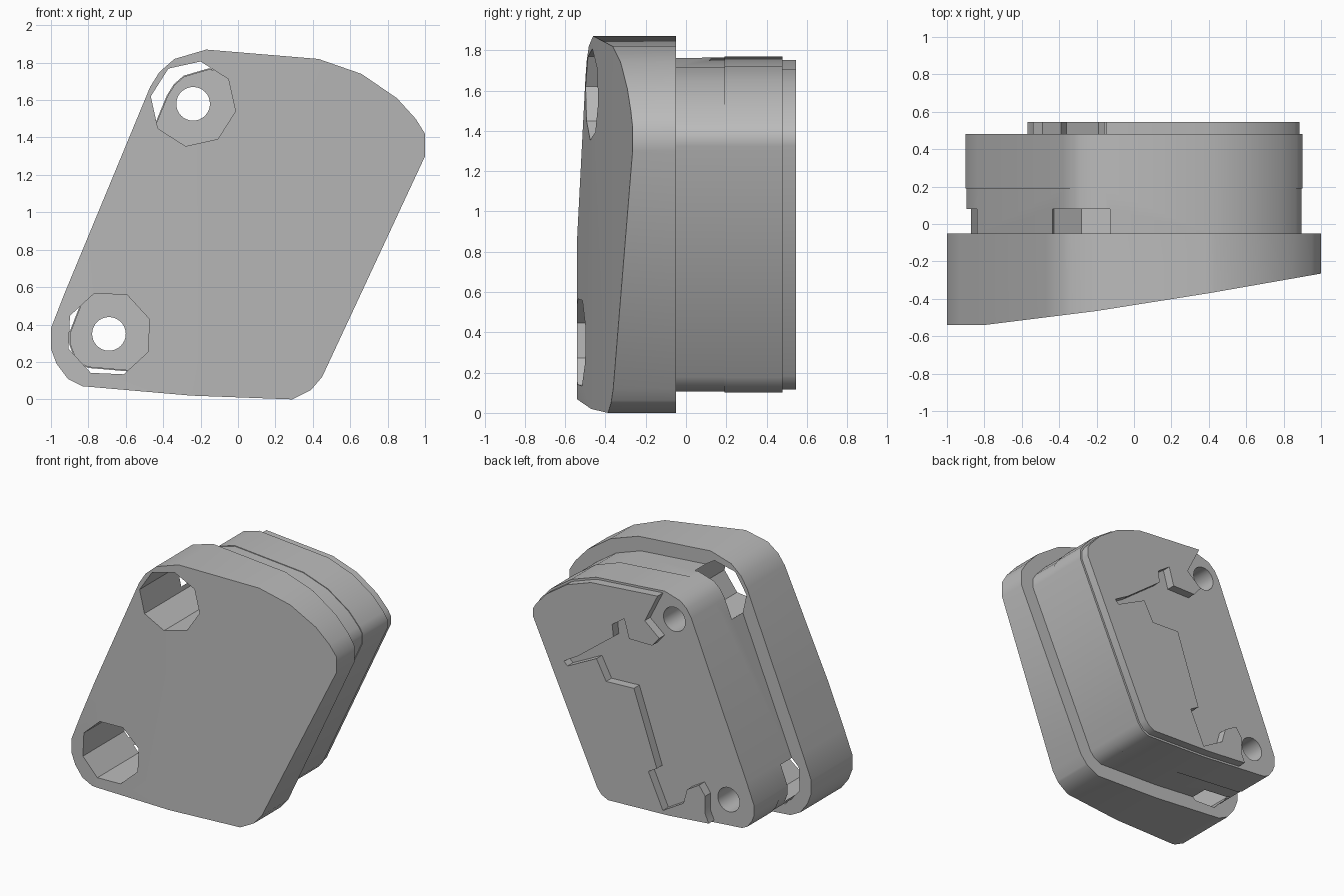
import bpy, bmesh, math
from mathutils import Vector

if "Cube" in bpy.data.objects:
    bpy.data.objects.remove(bpy.data.objects["Cube"])

grey = bpy.data.materials.new("plain grey")
grey.use_nodes = True
grey.diffuse_color = (0.5, 0.5, 0.5, 1)
grey.node_tree.nodes["Principled BSDF"].inputs["Base Color"].default_value = (0.5, 0.5, 0.5, 1)

# Rounded, slanted outline seen from the front (x, z), clockwise
OUTLINE = [(-.17, 1.87), (.43, 1.82), (.66, 1.74), (.85, 1.61), (.95, 1.5), (1, 1.42),
           (1, 1.3), (.45, .12), (.39, .05), (.29, 0), (-.25, .02), (-.83, .07),
           (-.91, .11), (-.97, .19), (-1, .27), (-1, .38), (-.93, .56),
           (-.47, 1.67), (-.42, 1.75), (-.34, 1.82)]
# Stepped left edge of the raised back plate (x, z), from top to bottom
STEPPED_EDGE = [(-.15, 2), (-.15, 1.76), (-.04, 1.54), (-.16, 1.44), (-.1, 1.37), (.09, 1.37),
                (.13, 1.51), (.23, 1.44), (.22, 1.35), (.51, 1.13), (.63, 1.06),
                (.6, 1.03), (.36, 1.15), (.28, 1), (.05, 1.01), (-.14, .46), (-.07, .42),
                (-.19, .16), (-.36, .26), (-.39, .37), (-.49, .43), (-.54, .36),
                (-.54, .23), (-.58, .14), (-.58, -.2)]
# Cap front depth against x
SLOPE = [(-1, -.54), (-.8, -.54), (-.2, -.465), (.4, -.37), (1, -.265)]
# Bolt holes: x, z, turn of the octagonal pocket
BOLTS = [(-.24, 1.58, -10), (-.69, .35, 20)]


def inset(points, amount):
    result = []
    for i, point in enumerate(points):
        p = Vector(point)
        a = (p - Vector(points[i - 1])).normalized()
        b = (Vector(points[(i + 1) % len(points)]) - p).normalized()
        n1, n2 = Vector((a.y, -a.x)), Vector((b.y, -b.x))
        result.append(p + (n1 + n2) * amount / (1 + n1.dot(n2)))
    return result


def prism(name, points, y0, y1):
    bm = bmesh.new()
    face = bm.faces.new([bm.verts.new((x, y0, z)) for x, z in points])
    extruded = bmesh.ops.extrude_face_region(bm, geom=[face], use_keep_orig=True)["geom"]
    for v in extruded:
        if isinstance(v, bmesh.types.BMVert):
            v.co.y = y1
    bmesh.ops.recalc_face_normals(bm, faces=bm.faces)
    mesh = bpy.data.meshes.new(name)
    bm.to_mesh(mesh)
    bm.free()
    mesh.materials.append(grey)
    obj = bpy.data.objects.new(name, mesh)
    bpy.context.collection.objects.link(obj)
    return obj


def ring(x, z, radius, sides, turn=0):
    angles = [math.radians(turn) + math.tau * i / sides for i in range(sides)]
    return [(x + radius * math.cos(t), z + radius * math.sin(t)) for t in angles]


def boolean(obj, cutter, operation):
    mod = obj.modifiers.new("cut", "BOOLEAN")
    mod.operation, mod.object, mod.solver = operation, cutter, "EXACT"
    bpy.context.view_layer.objects.active = obj
    bpy.ops.object.modifier_apply(modifier=mod.name)
    bpy.data.objects.remove(cutter)


def front_depth(x):
    for (xa, ya), (xb, yb) in zip(SLOPE, SLOPE[1:]):
        if x <= xb + 1e-5:
            return ya + (yb - ya) * (x - xa) / (xb - xa)
    return SLOPE[-1][1]


# Thick cap, its front divided and sloped
cap = prism("front_cap", OUTLINE, -.5, -.05)
bm = bmesh.new()
bm.from_mesh(cap.data)
for x, _ in SLOPE[1:-1]:
    bmesh.ops.bisect_plane(bm, geom=bm.verts[:] + bm.edges[:] + bm.faces[:],
                           plane_co=(x, 0, 0), plane_no=(1, 0, 0))
for v in bm.verts:
    if v.co.y < -.3:
        v.co.y = front_depth(v.co.x)
bm.to_mesh(cap.data)
bm.free()

# Narrower body in two steps, and the raised plate on its back
neck = prism("body_neck", inset(OUTLINE, .105), -.05, .19)
body = prism("body_block", inset(OUTLINE, .1), .19, .48)
plate = prism("back_plate", inset(OUTLINE, .115), .48, .545)
boolean(plate, prism("plate_region", STEPPED_EDGE + [(1.2, -.2), (1.2, 2)], .4, .6), "INTERSECT")

# Octagonal pockets through the cap into the neck, then round bolt holes
for x, z, turn in BOLTS:
    for part in (cap, neck):
        boolean(part, prism("pocket_cutter", ring(x, z, .23, 8, turn), -1, .08), "DIFFERENCE")
    for part in (neck, body):
        boolean(part, prism("hole_cutter", ring(x, z, .09, 32), -1, 1), "DIFFERENCE")

bpy.ops.object.select_all(action="DESELECT")
for part in (cap, neck, body, plate):
    part.select_set(True)
bpy.context.view_layer.objects.active = cap
bpy.ops.object.shade_smooth_by_angle(angle=math.radians(33))
